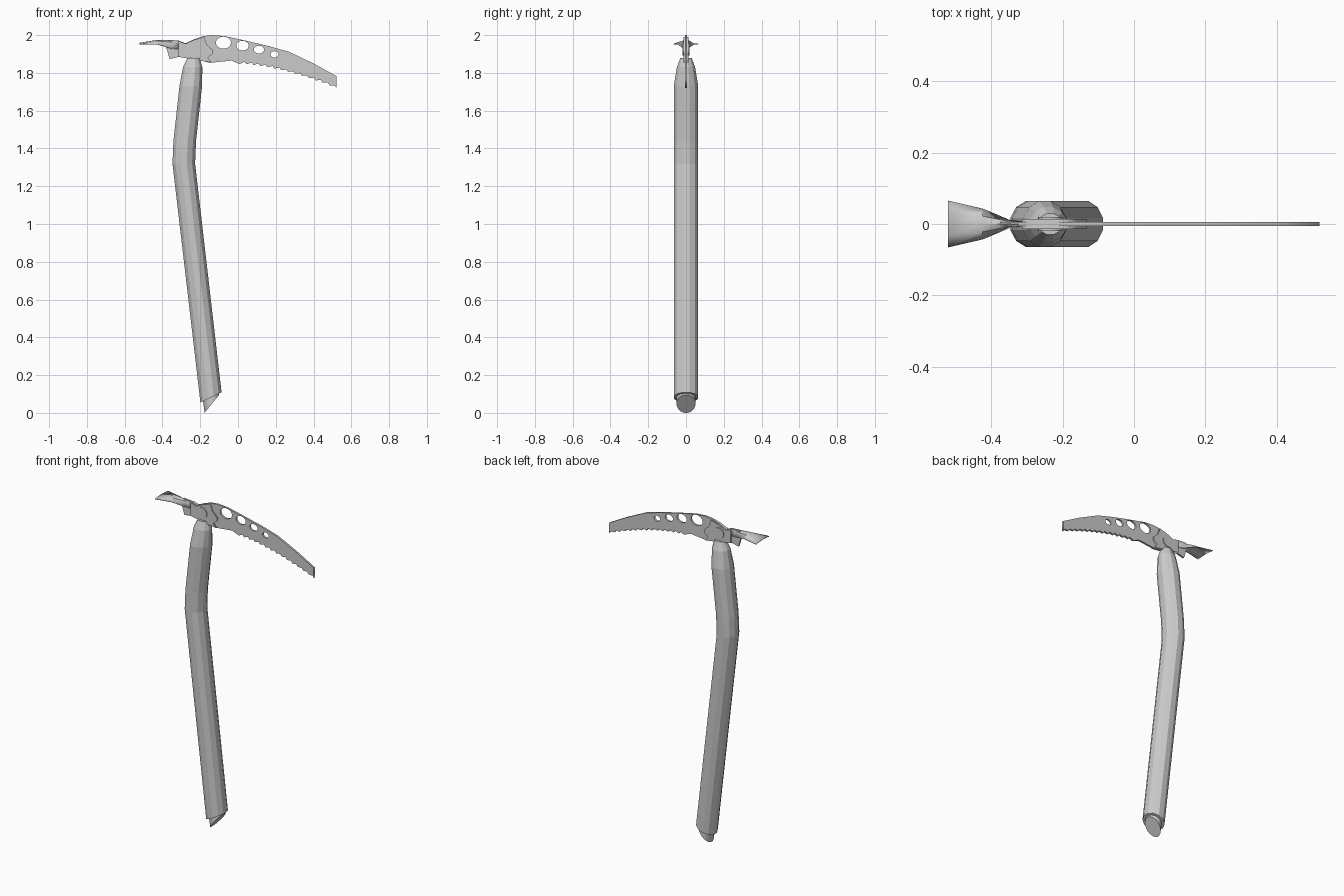
import bpy
import bmesh
import math

default = bpy.data.objects.get("Cube")
if default:
    bpy.data.objects.remove(default, do_unlink=True)


def mesh_object(name, bm):
    bmesh.ops.recalc_face_normals(bm, faces=bm.faces)
    mesh = bpy.data.meshes.new(name)
    bm.to_mesh(mesh)
    bm.free()
    obj = bpy.data.objects.new(name, mesh)
    bpy.context.collection.objects.link(obj)
    return obj


def loft(name, rings, sides):
    """Capped tube through rings of (x, z, x radius, y radius, slope)."""
    bm = bmesh.new()
    loops = []
    for x, z, rx, ry, slope in rings:
        loop = []
        for i in range(sides):
            a = math.tau * (i + 0.5) / sides
            dx = rx * math.cos(a)
            loop.append(bm.verts.new((x + dx, ry * math.sin(a), z + slope * dx)))
        loops.append(loop)
    for low, high in zip(loops, loops[1:]):
        for i in range(sides):
            j = (i + 1) % sides
            bm.faces.new((low[i], low[j], high[j], high[i]))
    bm.faces.new(loops[0])
    bm.faces.new(loops[-1])
    return mesh_object(name, bm)


def ellipse(x, z, rx, rz, count=20):
    return [(x + rx * math.cos(math.tau * i / count),
             z + rz * math.sin(math.tau * i / count)) for i in range(count)]


def plate(name, outlines, half_thickness):
    """Flat sheet in the xz plane; outlines after the first become holes."""
    curve = bpy.data.curves.new(name, "CURVE")
    curve.dimensions = "2D"
    curve.fill_mode = "BOTH"
    curve.extrude = half_thickness
    for outline in outlines:
        spline = curve.splines.new("POLY")
        spline.points.add(len(outline) - 1)
        for point, (x, z) in zip(spline.points, outline):
            point.co = (x, z, 0, 1)
        spline.use_cyclic_u = True
    obj = bpy.data.objects.new(name, curve)
    bpy.context.collection.objects.link(obj)
    obj.rotation_euler.x = math.pi / 2
    bpy.ops.object.select_all(action="DESELECT")
    obj.select_set(True)
    bpy.context.view_layer.objects.active = obj
    bpy.ops.object.convert(target="MESH")
    return bpy.context.object


def smooth(obj):
    bpy.ops.object.select_all(action="DESELECT")
    obj.select_set(True)
    bpy.context.view_layer.objects.active = obj
    bpy.ops.object.shade_smooth_by_angle(angle=math.radians(30))


# Faceted bent shaft with a tapered neck and slanted foot
loft("shaft", [
    (-0.143, 0.082, 0.058, 0.067, 0.48),
    (-0.287, 1.32, 0.062, 0.067, 0),
    (-0.282, 1.44, 0.062, 0.067, 0),
    (-0.25, 1.73, 0.062, 0.067, 0),
    (-0.24, 1.83, 0.053, 0.05, 0),
    (-0.235, 1.88, 0.033, 0.031, 0),
], 12)

# Obliquely cut foot spike
smooth(loft("foot_spike", [
    (-0.138, 0.048, 0.039, 0.05, 1.23),
    (-0.145, 0.11, 0.044, 0.05, 0.48),
], 24))

# Toothed pick with lightening holes
top_edge = [(-0.373, 1.974), (-0.31, 1.969), (-0.278, 1.957), (-0.23, 1.979),
            (-0.183, 1.995), (-0.135, 2), (-0.071, 1.995), (0.061, 1.966),
            (0.17, 1.94), (0.272, 1.911), (0.405, 1.847), (0.521, 1.783)]
teeth = []
tooth_count = 14
for i in range(tooth_count, 0, -1):
    t = i / tooth_count
    x, z = 0.008 + 0.513 * t, 1.847 - 0.127 * t ** 1.6
    teeth += [(x, z), (x - 0.008, z + 0.014)]
rear_edge = [(0.008, 1.847), (-0.034, 1.865), (-0.15, 1.853), (-0.2, 1.866),
             (-0.31, 1.886), (-0.362, 1.873), (-0.383, 1.947)]
holes = [ellipse(-0.077, 1.96, 0.04, 0.032), ellipse(0.024, 1.944, 0.033, 0.026),
         ellipse(0.111, 1.923, 0.027, 0.021), ellipse(0.193, 1.898, 0.021, 0.017)]
plate("pick_blade", [top_edge + teeth + rear_edge] + holes, 0.006)

# Thicker head cheeks with a notched front edge
plate("head_cheeks", [[
    (-0.315, 1.967), (-0.278, 1.955), (-0.23, 1.976), (-0.18, 1.99),
    (-0.165, 1.95), (-0.133, 1.92), (-0.135, 1.9), (-0.16, 1.88),
    (-0.14, 1.856), (-0.2, 1.864), (-0.315, 1.885)]], 0.014)

# Pivot bolt through the head
smooth(plate("pivot_bolt", [ellipse(-0.235, 1.925, 0.034, 0.034, 24)], 0.019))

# Arched adze sheet: (x, half width, ridge height, edge drop)
sections = [(-0.522, 0.065, 1.957, 0.005), (-0.425, 0.042, 1.973, 0.022),
            (-0.35, 0.01, 1.972, 0.045), (-0.31, 0.005, 1.968, 0.04)]
bm = bmesh.new()
rows = [[bm.verts.new((x, half * u, ridge - drop * u * u))
         for u in (-1, -0.5, 0, 0.5, 1)] for x, half, ridge, drop in sections]
for a, b in zip(rows, rows[1:]):
    for i in range(len(a) - 1):
        bm.faces.new((a[i], a[i + 1], b[i + 1], b[i]))
adze = mesh_object("adze", bm)
thickness = adze.modifiers.new("thickness", "SOLIDIFY")
thickness.thickness = 0.004
thickness.offset = 0
smooth(adze)
